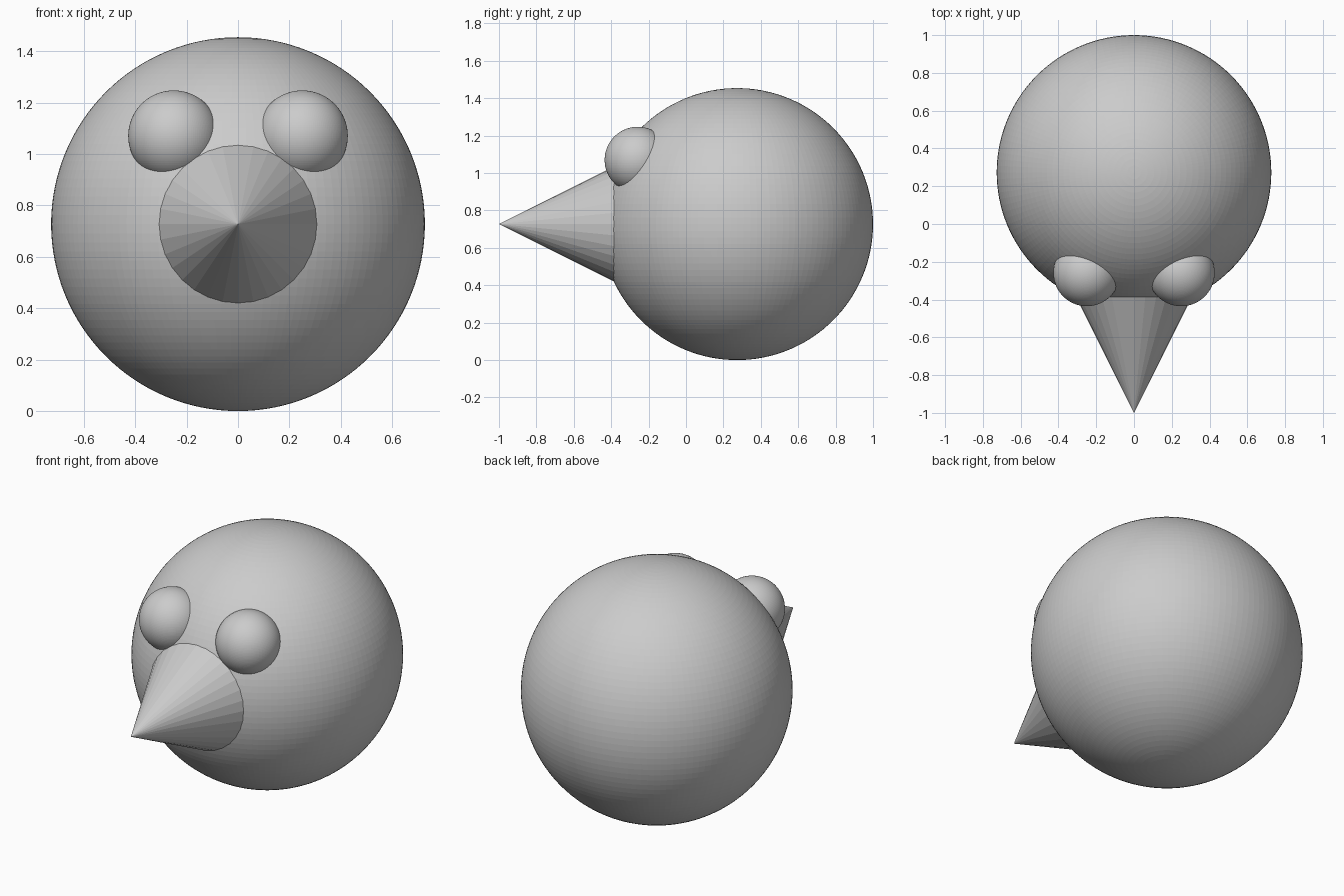
import bpy
import math

if "Cube" in bpy.data.objects:
    bpy.data.objects.remove(bpy.data.objects["Cube"])


def ball(name, radius, location):
    bpy.ops.mesh.primitive_uv_sphere_add(segments=128, ring_count=64,
                                         radius=radius, location=location)
    bpy.context.object.name = name


# Round body resting on the ground
ball("body", 0.727, (0, 0.273, 0.727))

# Pair of bulging eyes, half sunk into the body
for side, x in (("left", -0.25), ("right", 0.25)):
    ball(side + "_eye", 0.177, (x, -0.258, 1.07))

# Faceted conical beak pointing forward, its base hidden inside the body
depth = 0.75
bpy.ops.mesh.primitive_cone_add(vertices=32, radius1=depth / 2, radius2=0, depth=depth,
                                location=(0, -1 + depth / 2, 0.727),
                                rotation=(math.pi / 2, 0, 0))
bpy.context.object.name = "beak"
